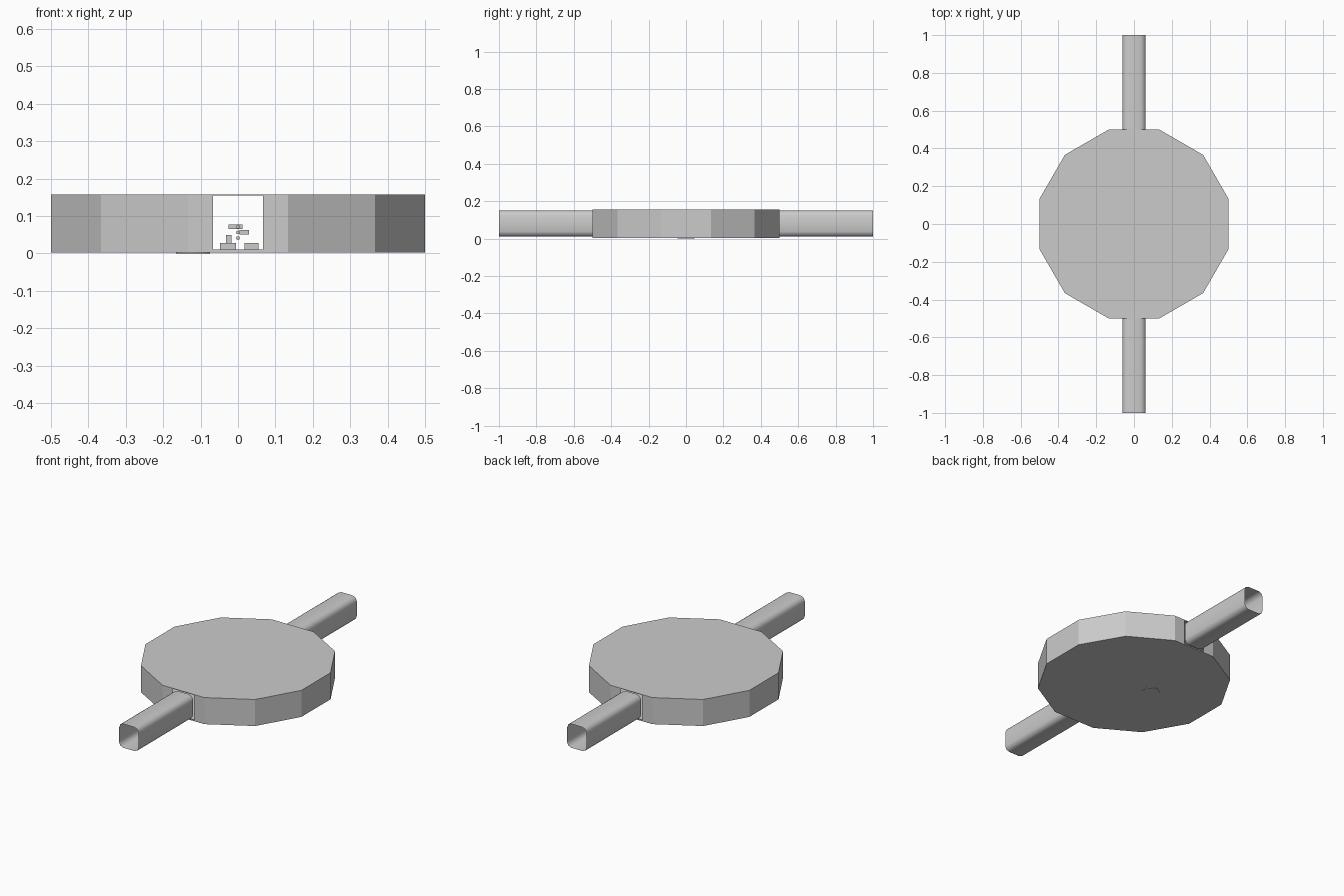
import bpy, bmesh, math
from mathutils import Matrix, Vector

if "Cube" in bpy.data.objects:
    bpy.data.objects.remove(bpy.data.objects["Cube"])

R = 0.5 / math.cos(math.radians(15))
Z0, Z1 = 0.003, 0.157
DOOR, D0, D1 = 0.067, 0.01, 0.154


def finish(name, bm, smooth=None):
    bmesh.ops.remove_doubles(bm, verts=bm.verts, dist=1e-5)
    bmesh.ops.recalc_face_normals(bm, faces=bm.faces)
    me = bpy.data.meshes.new(name)
    bm.to_mesh(me)
    bm.free()
    ob = bpy.data.objects.new(name, me)
    bpy.context.collection.objects.link(ob)
    if smooth:
        bpy.ops.object.select_all(action='DESELECT')
        ob.select_set(True)
        bpy.context.view_layer.objects.active = ob
        bpy.ops.object.shade_smooth_by_angle(angle=math.radians(smooth))
    return ob


def face(bm, pts):
    bm.faces.new([bm.verts.new(p) for p in pts])


def box(name, x0, x1, y0, y1, z0, z1):
    bm = bmesh.new()
    m = Matrix.Translation(((x0 + x1) / 2, (y0 + y1) / 2, (z0 + z1) / 2))
    bmesh.ops.create_cube(bm, size=1, matrix=m @ Matrix.Diagonal((x1 - x0, y1 - y0, z1 - z0, 1)))
    return finish(name, bm)


def cylinder(name, r, depth, loc, rot=None, n=12):
    bm = bmesh.new()
    m = Matrix.Translation(Vector(loc)) @ (rot or Matrix())
    bmesh.ops.create_cone(bm, cap_ends=True, segments=n, radius1=r, radius2=r, depth=depth, matrix=m)
    return finish(name, bm, 35)


# Twelve-sided hollow room with a doorway at front and back
bm = bmesh.new()
ring = [(R * math.cos(math.radians(15 + 30 * i)), R * math.sin(math.radians(15 + 30 * i))) for i in range(12)]
for z in (Z0, Z1):
    face(bm, [(x, y, z) for x, y in ring])
for i in range(12):
    (ax, ay), (bx, by) = ring[i], ring[(i + 1) % 12]
    if abs(ay - by) > 1e-4:
        face(bm, [(ax, ay, Z0), (bx, by, Z0), (bx, by, Z1), (ax, ay, Z1)])
        continue
    w = abs(ax)
    for x0, x1, z0, z1 in ((-w, -DOOR, Z0, Z1), (DOOR, w, Z0, Z1),
                           (-DOOR, DOOR, Z0, D0), (-DOOR, DOOR, D1, Z1)):
        face(bm, [(x0, ay, z0), (x1, ay, z0), (x1, ay, z1), (x0, ay, z1)])
finish("room_shell", bm)

# Open corridors with softened square section
W, B, T, C = 0.062, 0.012, 0.15, 0.026
half = [(W - C, B), (W - C * 0.29, B + C * 0.29), (W, B + C),
        (W, T - C), (W - C * 0.29, T - C * 0.29), (W - C, T)]
section = half + [(-x, z) for x, z in reversed(half)]
for name, s in (("front_corridor", -1), ("back_corridor", 1)):
    bm = bmesh.new()
    loops = [[bm.verts.new((x, s * y, z)) for x, z in section] for y in (0.5, 1.0)]
    n = len(section)
    for i in range(n):
        j = (i + 1) % n
        bm.faces.new((loops[0][i], loops[0][j], loops[1][j], loops[1][i]))
    finish(name, bm, 60)

# Round pedestal reaching through the floor
cylinder("pedestal", 0.045, 0.03, (-0.12, 0, 0.015))

# Low benches beside the aisle
box("left_bench", -0.048, -0.005, 0.1, 0.16, 0.003, 0.028)
box("right_bench", 0.018, 0.055, 0.1, 0.16, 0.003, 0.028)

# Small control console pieces with round knobs
box("low_panel", -0.032, -0.018, 0.13, 0.14, 0.028, 0.049)
box("mid_panel", 0.004, 0.03, 0.13, 0.14, 0.05, 0.062)
box("top_panel", -0.026, 0.012, 0.13, 0.14, 0.065, 0.077)
for i, z in enumerate((0.041, 0.056, 0.071)):
    cylinder(f"knob_{i + 1}", 0.005, 0.02, (0, 0.13, z), Matrix.Rotation(math.pi / 2, 4, 'X'), 8)
